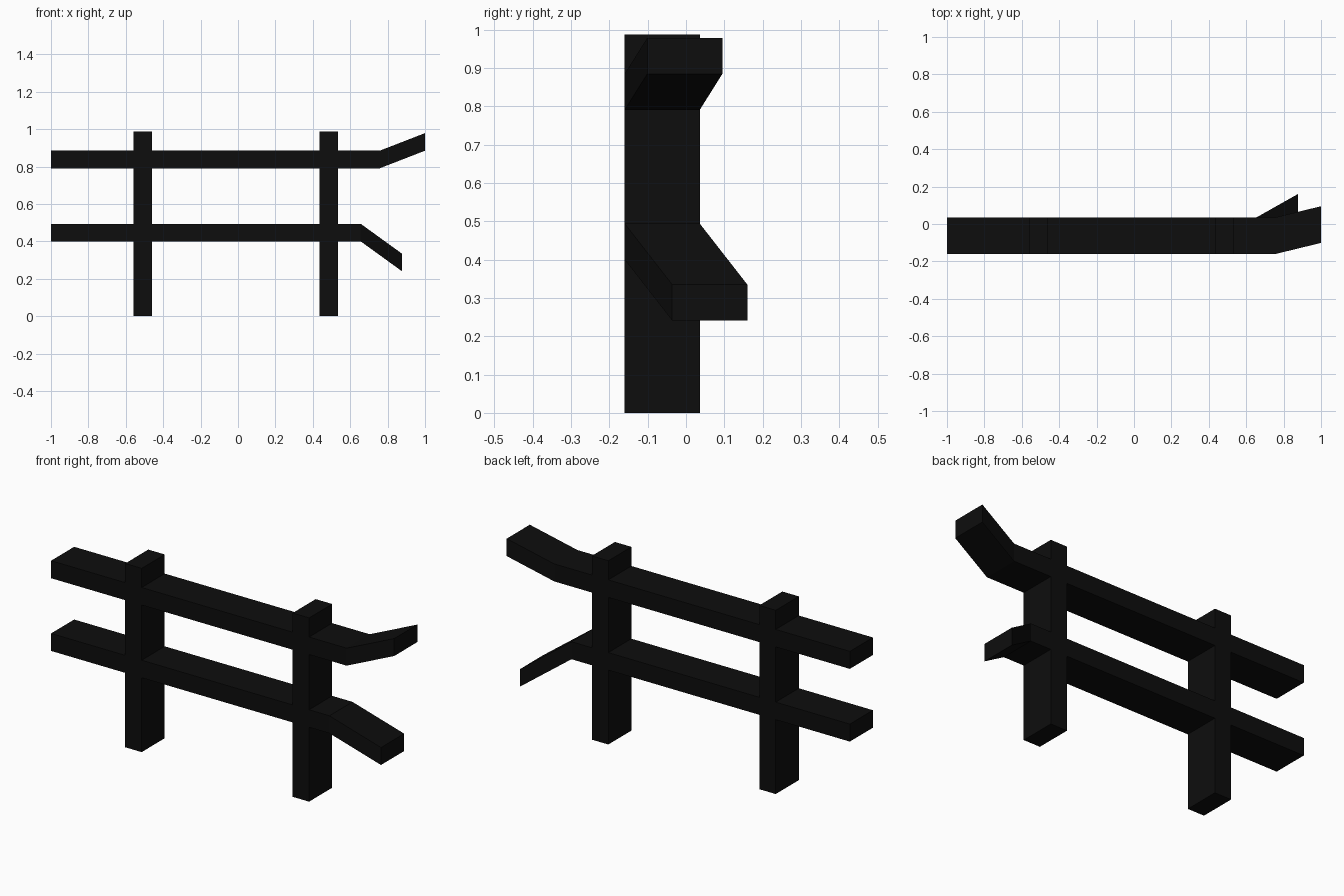
import bpy, bmesh

if "Cube" in bpy.data.objects:
    bpy.data.objects.remove(bpy.data.objects["Cube"])

# Single near-black paint
paint = bpy.data.materials.new("charcoal black")
paint.diffuse_color = (0.004, 0.004, 0.004, 1)
paint.use_nodes = True
paint.node_tree.nodes["Principled BSDF"].inputs["Base Color"].default_value = paint.diffuse_color

Y0, DEPTH = -0.16, 0.196     # shared front plane and depth of every beam


def sweep(name, corners, path):
    """Sweep a four-corner section along a list of offsets, with capped ends."""
    bm = bmesh.new()
    rings = [[bm.verts.new([c[i] + p[i] for i in range(3)]) for c in corners]
             for p in path]
    for a, b in zip(rings, rings[1:]):
        for i in range(4):
            j = (i + 1) % 4
            bm.faces.new((a[i], a[j], b[j], b[i]))
    bm.faces.new(rings[0])
    bm.faces.new(rings[-1])
    bmesh.ops.recalc_face_normals(bm, faces=bm.faces)
    mesh = bpy.data.meshes.new(name)
    bm.to_mesh(mesh)
    bm.free()
    mesh.materials.append(paint)
    obj = bpy.data.objects.new(name, mesh)
    bpy.context.collection.objects.link(obj)


# Upright posts
W = 0.098
post_section = [(0, 0, 0), (W, 0, 0), (W, DEPTH, 0), (0, DEPTH, 0)]
for name, x in (("left_post", -0.559), ("right_post", 0.437)):
    sweep(name, post_section, [(x, Y0, 0), (x, Y0, 0.988)])

# Rails with a bent, broken right end
H = 0.094
rail_section = [(0, 0, 0), (0, DEPTH, 0), (0, DEPTH, H), (0, 0, H)]
sweep("upper_rail", rail_section,
      [(-1, Y0, 0.791), (0.758, Y0, 0.791), (1, -0.101, 0.885)])
sweep("lower_rail", rail_section,
      [(-1, Y0, 0.400), (0.656, Y0, 0.400), (0.876, -0.036, 0.241)])
